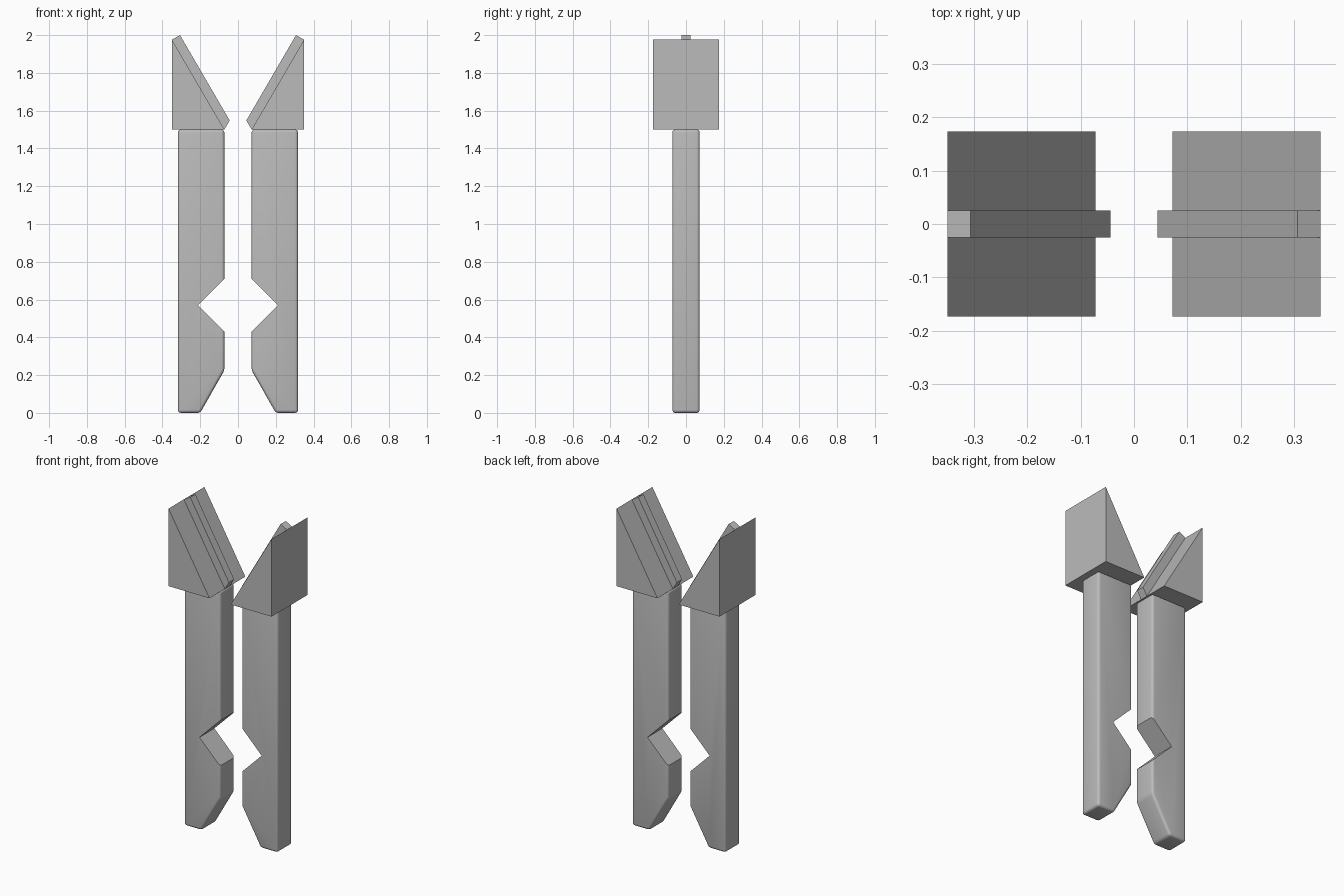
import bpy
import bmesh
import math

cube = bpy.data.objects.get("Cube")
if cube:
    bpy.data.objects.remove(cube, do_unlink=True)

GREY = (0.5, 0.5, 0.5, 1.0)
grey = bpy.data.materials.new("plain grey")
grey.use_nodes = True
grey.diffuse_color = GREY
grey.node_tree.nodes["Principled BSDF"].inputs["Base Color"].default_value = GREY


def prism(name, side, profile, half_depth):
    """Extrude an x-z profile along y, mirrored to the given side."""
    bm = bmesh.new()
    verts = [bm.verts.new((side * x, -half_depth, z)) for x, z in profile]
    face = bm.faces.new(verts)
    new = bmesh.ops.extrude_face_region(bm, geom=[face])["geom"]
    moved = [v for v in new if isinstance(v, bmesh.types.BMVert)]
    bmesh.ops.translate(bm, verts=moved, vec=(0, 2 * half_depth, 0))
    bmesh.ops.recalc_face_normals(bm, faces=bm.faces)
    mesh = bpy.data.meshes.new(name)
    bm.to_mesh(mesh)
    bm.free()
    mesh.materials.append(grey)
    obj = bpy.data.objects.new(name, mesh)
    bpy.context.collection.objects.link(obj)
    return obj


INNER, OUTER, TOP = 0.072, 0.318, 1.5
finger_profile = [(INNER, TOP), (INNER, 0.225), (0.2, 0), (OUTER, 0), (OUTER, TOP)]
notch_profile = [(INNER - 0.1, 0.809 - 0.0), (0.211, 0.57), (INNER - 0.1, 0.331)]
notch_profile = [(0.011, 0.77), (0.211, 0.57), (0.011, 0.37)]
wedge_profile = [(INNER, TOP), (0.35, TOP), (0.35, 1.976)]
rail_profile = [(INNER, TOP), (0.35, 1.976), (0.307, 2.0), (0.044, 1.548)]

for side, word in ((1, "left"), (-1, "right")):
    # Gripping finger with rounded edges and a sharp V notch
    finger = prism(word + "_finger", side, finger_profile, 0.072)
    bevel = finger.modifiers.new("rounded edges", "BEVEL")
    bevel.width = 0.016
    bevel.segments = 4
    bevel.limit_method = "ANGLE"
    bevel.angle_limit = math.radians(25)
    cutter = prism(word + "_notch_cutter", side, notch_profile, 0.2)
    notch = finger.modifiers.new("notch", "BOOLEAN")
    notch.operation = "DIFFERENCE"
    notch.solver = "EXACT"
    notch.object = cutter

    bpy.ops.object.select_all(action="DESELECT")
    finger.select_set(True)
    bpy.context.view_layer.objects.active = finger
    for mod in ("rounded edges", "notch"):
        bpy.ops.object.modifier_apply(modifier=mod)
    bpy.data.objects.remove(cutter, do_unlink=True)
    bpy.ops.object.shade_smooth_by_angle(angle=math.radians(30))

    # Sloped head and the guide rail on its slope
    prism(word + "_wedge_head", side, wedge_profile, 0.174)
    prism(word + "_guide_rail", side, rail_profile, 0.025)
